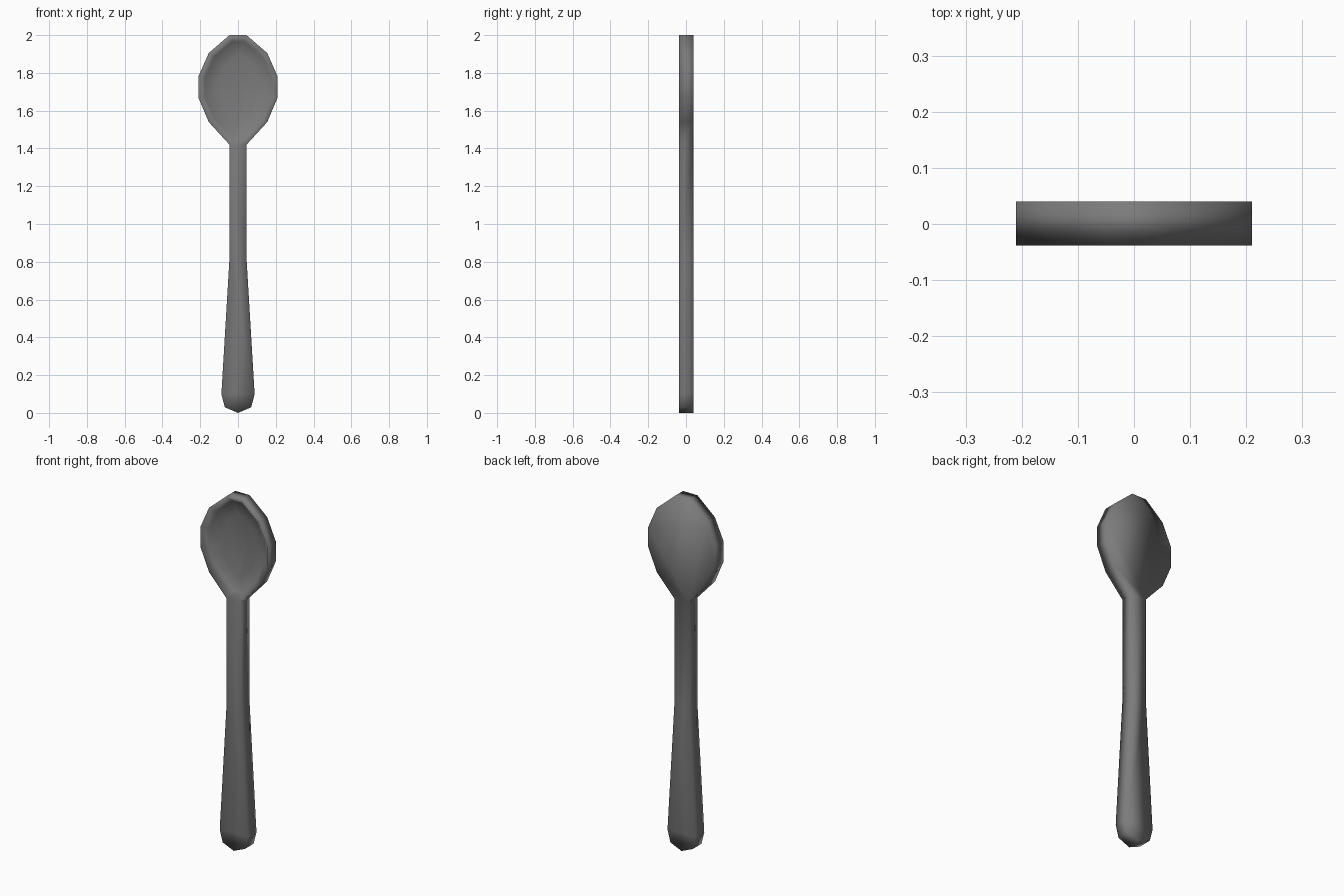
import bpy, bmesh

if "Cube" in bpy.data.objects:
    bpy.data.objects.remove(bpy.data.objects["Cube"])

FRONT, BACK = -0.038, 0.04

# One flat colour
grey = bpy.data.materials.new("steel grey")
grey.diffuse_color = (0.2, 0.2, 0.2, 1)
grey.use_nodes = True
grey.node_tree.nodes["Principled BSDF"].inputs["Base Color"].default_value = grey.diffuse_color

# Half outlines (x, z), top to bottom
bowl_half = [(0.045, 2.0), (0.155, 1.905), (0.21, 1.78),
             (0.21, 1.67), (0.155, 1.54), (0.045, 1.42)]
handle_rows = [(0.045, 1.42), (0.045, 0.82), (0.088, 0.10)]
tip_half = [(0.088, 0.10), (0.07, 0.03)]

bm = bmesh.new()
cache = {}


def vert(x, z):
    key = (round(x, 4), round(z, 4))
    if key not in cache:
        cache[key] = bm.verts.new((x, FRONT, z))
    return cache[key]


def mirrored_face(half, end=()):
    pts = half + list(end) + [(-x, z) for x, z in reversed(half)]
    return bm.faces.new([vert(*p) for p in reversed(pts)])


# Flat front outline: bowl, shaft, flared grip, pointed tip
bowl = mirrored_face(bowl_half)
for a, b in zip(handle_rows, handle_rows[1:]):
    mirrored_face([a, b])
mirrored_face(tip_half, [(0.0, 0.0)])

# Thicken the outline backwards
back = bmesh.ops.extrude_face_region(bm, geom=bm.faces[:], use_keep_orig=True)
for v in back["geom"]:
    if isinstance(v, bmesh.types.BMVert):
        v.co.y = BACK
bmesh.ops.recalc_face_normals(bm, faces=bm.faces[:])

# Hollow the front of the bowl with a sloping rim and a shallow floor
for width, y in ((0.035, -0.005), (0.07, 0.012)):
    bmesh.ops.inset_region(bm, faces=[bowl], thickness=width, use_even_offset=True)
    for v in bowl.verts:
        v.co.y = y

for f in bm.faces:
    f.smooth = True
mesh = bpy.data.meshes.new("spoon")
bm.to_mesh(mesh)
bm.free()
mesh.materials.append(grey)
bpy.context.collection.objects.link(bpy.data.objects.new("spoon", mesh))
